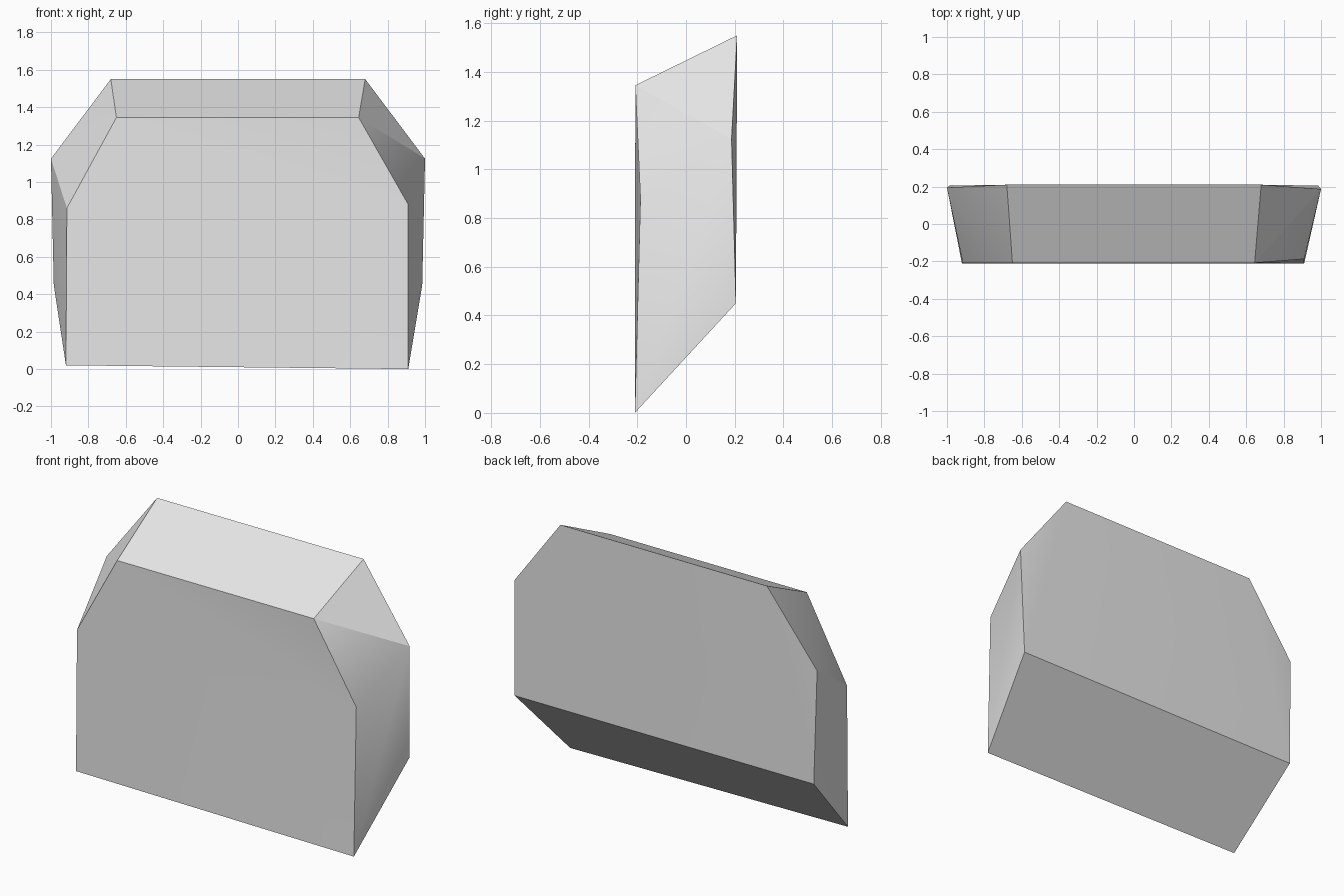
import bpy
import bmesh

cube = bpy.data.objects.get("Cube")
if cube:
    bpy.data.objects.remove(cube, do_unlink=True)

# One grey for the whole block
grey = bpy.data.materials.new("light_grey")
grey.use_nodes = True
colour = (0.8, 0.8, 0.8, 1)
grey.diffuse_color = colour
grey.node_tree.nodes["Principled BSDF"].inputs["Base Color"].default_value = colour

# Six-cornered outlines, from the bottom right round to the middle left
FRONT = [(-0.92, -0.21, 0.02), (0.91, -0.21, 0), (0.91, -0.187, 0.88),
         (0.645, -0.208, 1.345), (-0.65, -0.208, 1.345), (-0.915, -0.208, 0.86)]
BACK = [(-0.985, 0.205, 0.45), (0.985, 0.205, 0.45), (1, 0.187, 1.125),
        (0.68, 0.21, 1.55), (-0.68, 0.21, 1.55), (-1, 0.195, 1.125)]

bm = bmesh.new()
front = [bm.verts.new(p) for p in FRONT]
back = [bm.verts.new(p) for p in BACK]

# Slightly bent end faces
for a, b, c in ((0, 1, 4), (1, 2, 4), (2, 3, 4), (0, 4, 5)):
    bm.faces.new((front[a], front[b], front[c]))
for a, b, c in ((1, 0, 3), (1, 3, 2), (0, 4, 3), (0, 5, 4)):
    bm.faces.new((back[a], back[b], back[c]))

# Walls: flat base and top, twisted sides split corner to corner
for i in range(6):
    j = (i + 1) % 6
    f, g, h, k = front[i], back[i], back[j], front[j]
    if i in (1, 4):
        bm.faces.new((f, g, h))
        bm.faces.new((f, h, k))
    elif i in (2, 5):
        bm.faces.new((f, g, k))
        bm.faces.new((g, h, k))
    else:
        bm.faces.new((f, g, h, k))
bmesh.ops.recalc_face_normals(bm, faces=bm.faces)

# Smooth shading, with sharp rims and corners
for face in bm.faces:
    face.smooth = True
for i in range(6):
    for ring in (front, back):
        bm.edges.get((ring[i], ring[i - 1])).smooth = False
    if i != 2:
        bm.edges.get((front[i], back[i])).smooth = False
bm.edges.get((front[3], back[2])).smooth = False

mesh = bpy.data.meshes.new("slanted_block")
bm.to_mesh(mesh)
bm.free()
mesh.materials.append(grey)
block = bpy.data.objects.new("slanted_block", mesh)
bpy.context.collection.objects.link(block)
